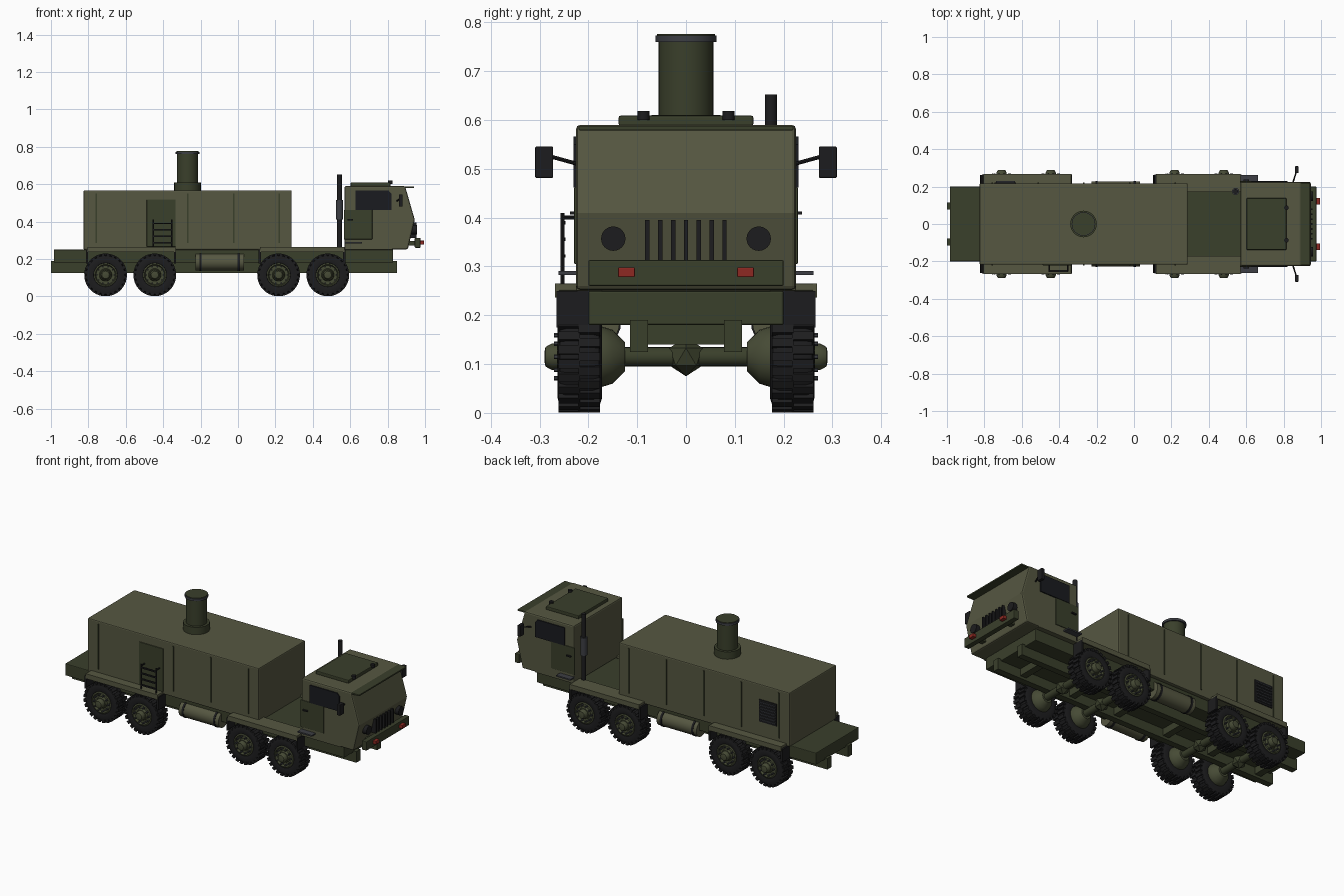
import bpy, bmesh, math
from mathutils import Vector, Matrix

if "Cube" in bpy.data.objects:
    bpy.data.objects.remove(bpy.data.objects["Cube"])


def mat(name, r, g, b):
    m = bpy.data.materials.new(name)
    m.diffuse_color = (r, g, b, 1)
    m.use_nodes = True
    m.node_tree.nodes["Principled BSDF"].inputs["Base Color"].default_value = m.diffuse_color
    return m


GREEN = mat("olive_green", 0.092, 0.095, 0.053)
DARK = mat("dark_green", 0.042, 0.050, 0.024)
RIM = mat("rim_green", 0.062, 0.070, 0.036)
BLACK = mat("rubber_black", 0.012, 0.012, 0.013)
GLASS = mat("glass_black", 0.010, 0.011, 0.014)
GREY = mat("steel_grey", 0.045, 0.048, 0.056)
RED = mat("lamp_red", 0.27, 0.022, 0.016)


def finish(name, bm, m, bevel=0, smooth=False):
    bmesh.ops.recalc_face_normals(bm, faces=bm.faces)
    me = bpy.data.meshes.new(name)
    bm.to_mesh(me)
    bm.free()
    me.materials.append(m)
    ob = bpy.data.objects.new(name, me)
    bpy.context.collection.objects.link(ob)
    if bevel:
        b = ob.modifiers.new("edge", 'BEVEL')
        b.width, b.segments = bevel, 2
    if smooth:
        bpy.ops.object.select_all(action='DESELECT')
        ob.select_set(True)
        bpy.context.view_layer.objects.active = ob
        bpy.ops.object.shade_smooth_by_angle(angle=math.radians(35))
    return ob


def add_box(bm, x, y, z, rot=None):
    """Add a box given (min, max) pairs, optionally rotated by a matrix."""
    c = Vector(((x[0] + x[1]) / 2, (y[0] + y[1]) / 2, (z[0] + z[1]) / 2))
    s = Matrix.Diagonal((x[1] - x[0], y[1] - y[0], z[1] - z[0], 1))
    bmesh.ops.create_cube(bm, size=1, matrix=(rot or Matrix()) @ Matrix.Translation(c) @ s)


def box(name, x, y, z, m, bevel=0):
    bm = bmesh.new()
    add_box(bm, x, y, z)
    return finish(name, bm, m, bevel)


def side(y, s):
    """Mirror a y range to side s."""
    return tuple(sorted((y[0] * s, y[1] * s)))


def add_rod(bm, a, b, r, n=16, r2=None):
    a, b = Vector(a), Vector(b)
    rot = (b - a).to_track_quat('Z', 'Y').to_matrix().to_4x4()
    bmesh.ops.create_cone(bm, cap_ends=True, segments=n, radius1=r,
                          radius2=r if r2 is None else r2, depth=(b - a).length,
                          matrix=Matrix.Translation((a + b) / 2) @ rot)


def rod(name, a, b, r, m, n=16, r2=None):
    bm = bmesh.new()
    add_rod(bm, a, b, r, n, r2)
    return finish(name, bm, m, smooth=True)


def prism(name, pts, y, m, bevel=0):
    """Extrude an xz outline along y."""
    bm = bmesh.new()
    f = bm.faces.new([bm.verts.new((px, y[0], pz)) for px, pz in pts])
    ext = bmesh.ops.extrude_face_region(bm, geom=[f])['geom']
    bmesh.ops.translate(bm, vec=(0, y[1] - y[0], 0),
                        verts=[v for v in ext if isinstance(v, bmesh.types.BMVert)])
    return finish(name, bm, m, bevel)


def lathe(name, prof, x, z, s, m, n=32):
    """Spin an (r, y) profile around a sideways axle."""
    bm = bmesh.new()
    rings = []
    for r, y in prof:
        rings.append([bm.verts.new((x + r * math.cos(2 * math.pi * i / n), y * s,
                                    z + r * math.sin(2 * math.pi * i / n))) for i in range(n)])
    for a, b in zip(rings, rings[1:]):
        for i in range(n):
            bm.faces.new((a[i], a[(i + 1) % n], b[(i + 1) % n], b[i]))
    bm.faces.new(rings[0])
    bm.faces.new(rings[-1])
    return finish(name, bm, m, smooth=True)


# Chassis: deck, rails and crossmembers
box("deck", (-0.985, 0.83), (-0.2, 0.2), (0.18, 0.25), DARK, 0.004)
for s in (-1, 1):
    box("frame_rail", (-1.0, 0.85), side((0.078, 0.115), s), (0.125, 0.19), DARK)
for x in (-0.9, -0.58, -0.28, 0.05, 0.35, 0.68):
    box("crossmember", (x - 0.02, x + 0.02), (-0.08, 0.08), (0.14, 0.185), DARK)

# Wheels and axles
WZ = 0.115
for x in (-0.708, -0.445, 0.217, 0.48):
    rod("axle", (x, -0.2, WZ), (x, 0.2, WZ), 0.02, DARK)
    bm = bmesh.new()
    bmesh.ops.create_icosphere(bm, subdivisions=1, radius=0.04, matrix=Matrix.Translation((x, 0, WZ)))
    finish("differential", bm, DARK)
    for s in (-1, 1):
        lathe("tyre", [(0.062, 0.176), (0.085, 0.172), (0.102, 0.178), (0.107, 0.19),
                       (0.107, 0.246), (0.102, 0.258), (0.085, 0.263), (0.064, 0.258),
                       (0.06, 0.245)], x, WZ, s, BLACK)
        bm = bmesh.new()
        for i in range(24):
            for y, off in (((0.176, 0.22), 0), ((0.217, 0.261), 0.5)):
                rot = Matrix.Translation((x, 0, WZ)) @ Matrix.Rotation(2 * math.pi * (i + off) / 24, 4, 'Y')
                add_box(bm, (-0.009, 0.009), side(y, s), (0.098, 0.114), rot)
        finish("tyre_tread", bm, BLACK)
        lathe("rim", [(0.03, 0.125), (0.055, 0.15), (0.063, 0.176), (0.063, 0.259), (0.056, 0.262),
                      (0.051, 0.25), (0.034, 0.25), (0.03, 0.264)], x, WZ, s, RIM, 24)
        lathe("hub", [(0.027, 0.25), (0.027, 0.275), (0.02, 0.288), (0.009, 0.29)], x, WZ, s, RIM, 12)
        bm = bmesh.new()
        for i in range(10):
            a = 2 * math.pi * i / 10
            bx, bz = x + 0.046 * math.cos(a), WZ + 0.046 * math.sin(a)
            add_rod(bm, (bx, 0.245 * s, bz), (bx, 0.27 * s, bz), 0.0045, 6)
        finish("wheel_bolts", bm, GREY)

# Fenders with mudflaps, and side tanks with straps
for s in (-1, 1):
    for x0, x1 in ((-0.805, -0.335), (0.118, 0.57), (0.57, 0.825)):
        out = 0.225 if x0 > 0.5 else 0.267
        box("fender", (x0, x1), side((0.17, out), s), (0.25, 0.265), GREEN, 0.003)
    for x0, x1 in ((-0.805, -0.335), (0.118, 0.57)):
        box("fender_lip", (x0, x1), side((0.26, 0.268), s), (0.236, 0.265), GREEN)
        for x in (x0, x1):
            box("mudflap", (x - 0.008, x + 0.004), side((0.195, 0.265), s), (0.175, 0.25), BLACK)
    rod("fuel_tank", (-0.227, 0.182 * s, 0.185), (0.032, 0.182 * s, 0.185), 0.046, GREEN, 24)
    for x in (-0.2, 0.004):
        rod("tank_strap", (x - 0.006, 0.182 * s, 0.185), (x + 0.006, 0.182 * s, 0.185), 0.049, BLACK, 24)

# Cargo shelter with seams, door, ladder and vent
box("shelter", (-0.826, 0.287), (-0.217, 0.217), (0.25, 0.567), GREEN, 0.006)
for s in (-1, 1):
    for x in (-0.757, -0.512, -0.268, -0.024, 0.22):
        if s < 0 and x == -0.512:
            continue
        box("shelter_seam", (x - 0.004, x + 0.004), side((0.214, 0.221), s), (0.285, 0.55), DARK)
box("shelter_door", (-0.488, -0.333), (-0.222, -0.214), (0.265, 0.518), DARK, 0.002)
bm = bmesh.new()
for x in (-0.453, -0.355):
    add_rod(bm, (x, -0.253, 0.265), (x, -0.253, 0.41), 0.004, 8)
    add_rod(bm, (x, -0.253, 0.4), (x, -0.215, 0.4), 0.004, 8)
for i in range(4):
    add_box(bm, (-0.453, -0.355), (-0.257, -0.247), (0.284 + 0.034 * i, 0.291 + 0.034 * i))
finish("ladder", bm, BLACK)
box("vent_panel", (-0.745, -0.63), (0.214, 0.222), (0.35, 0.48), BLACK)
for i in range(7):
    z = 0.36 + 0.017 * i
    box("vent_louver", (-0.738, -0.637), (0.22, 0.229), (z, z + 0.007), GREY)

# Mast on the shelter roof
MX = -0.27
rod("mast_base", (MX, 0, 0.565), (MX, 0, 0.61), 0.071, DARK, 32)
rod("mast", (MX, 0, 0.6), (MX, 0, 0.765), 0.056, DARK, 32)
rod("mast_rim", (MX, 0, 0.76), (MX, 0, 0.773), 0.063, GREY, 32)
rod("mast_cap", (MX, 0, 0.77), (MX, 0, 0.776), 0.059, DARK, 32)

# Cab
prism("cab", [(0.57, 0.252), (0.908, 0.252), (0.945, 0.41), (0.893, 0.59), (0.57, 0.59)],
      (-0.225, 0.225), GREEN, 0.008)
box("sun_visor", (0.87, 0.942), (-0.22, 0.22), (0.579, 0.588), DARK, 0.002)
box("roof_hatch", (0.602, 0.815), (-0.138, 0.138), (0.588, 0.609), DARK, 0.004)
for s in (-1, 1):
    rod("roof_knob", (0.815, 0.087 * s, 0.6), (0.815, 0.087 * s, 0.619), 0.012, BLACK)
    prism("side_window", [(0.628, 0.462), (0.82, 0.462), (0.82, 0.55), (0.805, 0.566), (0.628, 0.566)],
          side((0.222, 0.231), s), GLASS)
    box("cab_door", (0.566, 0.718), side((0.222, 0.229), s), (0.305, 0.463), DARK, 0.002)
    box("door_handle", (0.585, 0.615), side((0.225, 0.238), s), (0.406, 0.413), BLACK)
    box("cab_step", (0.57, 0.662), side((0.22, 0.261), s), (0.283, 0.291), GREY)
    rod("mirror_arm", (0.85, 0.222 * s, 0.51), (0.868, 0.28 * s, 0.526), 0.004, BLACK, 8)
    box("mirror", (0.86, 0.88), side((0.272, 0.309), s), (0.481, 0.546), BLACK, 0.003)
    rod("headlight", (0.915, 0.149 * s, 0.357), (0.957, 0.149 * s, 0.357), 0.025, BLACK, 24)
    box("bumper_bracket", (0.9, 0.95), side((0.1, 0.13), s), (0.272, 0.295), DARK)
    box("marker_lamp", (0.97, 0.995), side((0.105, 0.139), s), (0.278, 0.298), RED, 0.002)
for i in range(7):
    y = -0.079 + i * 0.0263
    box("grille_bar", (0.92, 0.955), (y - 0.0045, y + 0.0045), (0.313, 0.395), BLACK)
box("bumper", (0.945, 0.975), (-0.2, 0.2), (0.26, 0.313), DARK, 0.003)

# Exhaust stack behind the cab
rod("exhaust_pipe", (0.543, 0.174, 0.26), (0.543, 0.174, 0.652), 0.0125, BLACK)
rod("exhaust_muffler", (0.543, 0.174, 0.41), (0.543, 0.174, 0.515), 0.019, GREY)
